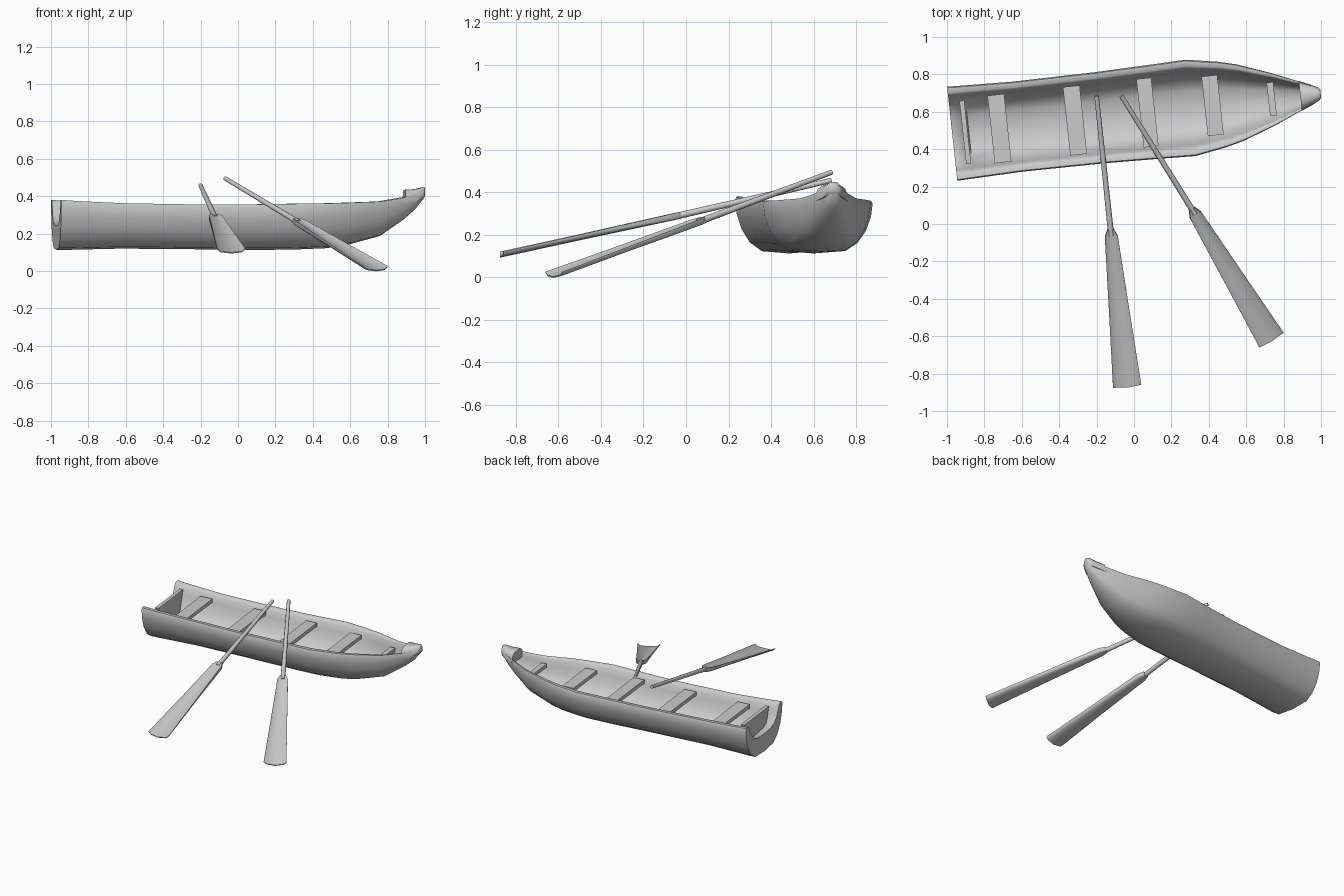
import bpy, bmesh, math
from mathutils import Vector, Matrix

if "Cube" in bpy.data.objects:
    bpy.data.objects.remove(bpy.data.objects["Cube"])

grey = bpy.data.materials.new("plain grey")
grey.use_nodes = True
GREY = (0.6, 0.6, 0.6, 1)
grey.diffuse_color = GREY
grey.node_tree.nodes["Principled BSDF"].inputs["Base Color"].default_value = GREY

# Boat frame: origin at the stern, x along the keel, y across
BOAT = Matrix.Translation((-0.972, 0.4825, 0)) @ Matrix.Rotation(math.radians(6.2), 4, "Z")


def loft(name, rings, matrix, angle=40):
    """Skin closed rings of points, cap both ends."""
    bm = bmesh.new()
    loops = [[bm.verts.new(p) for p in ring] for ring in rings]
    n = len(loops[0])
    for a, b in zip(loops, loops[1:]):
        for i in range(n):
            j = (i + 1) % n
            bm.faces.new((a[i], a[j], b[j], b[i]))
    bm.faces.new(loops[0][::-1])
    bm.faces.new(loops[-1])
    bmesh.ops.triangulate(bm, faces=[f for f in bm.faces if len(f.verts) > 4])
    bmesh.ops.recalc_face_normals(bm, faces=bm.faces)
    mesh = bpy.data.meshes.new(name)
    bm.to_mesh(mesh)
    bm.free()
    mesh.materials.append(grey)
    obj = bpy.data.objects.new(name, mesh)
    bpy.context.collection.objects.link(obj)
    obj.matrix_world = matrix
    bpy.ops.object.select_all(action="DESELECT")
    obj.select_set(True)
    bpy.context.view_layer.objects.active = obj
    bpy.ops.object.shade_smooth_by_angle(angle=math.radians(angle))


def mirrored(half):
    """Right half to centre line, then back up the left half."""
    return half + [(-y, z) for y, z in reversed(half) if y > 0]


# Hull: a shell with thick rounded gunwales; sill raises the floor at the stern
OUTER = [(0.975, 1), (1, 0.94), (0.97, 0.7), (0.88, 0.43), (0.72, 0.19), (0.5, 0.04), (0, 0)]
INNER = [(0.87, 1), (0.82, 0.95), (0.77, 0.75), (0.69, 0.5), (0.55, 0.29), (0.36, 0.17), (0, 0.14)]


def hull_ring(u, w, top, low, sill=0):
    h = top - low
    outer = [(a * w, low + b * h) for a, b in OUTER]
    inner = [(a * w, low + (b + (1 - b) * sill) * h) for a, b in INNER]
    return [(u, y, z) for y, z in mirrored(outer) + mirrored(inner)[::-1]]


stations = [(0, 0.253, 0.38, 0.113, 0.4), (0.06, 0.251, 0.376, 0.113, 0.35), (0.09, 0.25, 0.374, 0.114),
            (0.35, 0.242, 0.362, 0.12), (0.8, 0.245, 0.355, 0.116),
            (1.1, 0.253, 0.357, 0.113), (1.28, 0.259, 0.36, 0.115), (1.45, 0.23, 0.362, 0.122),
            (1.55, 0.205, 0.365, 0.136), (1.74, 0.135, 0.372, 0.187), (1.87, 0.079, 0.395, 0.277),
            (1.93, 0.052, 0.41, 0.33), (1.975, 0.024, 0.425, 0.385)]
loft("hull", [hull_ring(*s) for s in stations], BOAT, 60)


# Raised cap closing the bow
def cap_ring(u, w, top, low):
    half = [(0.5 * w, top), (0.8 * w, top - 0.016), (w, low + 0.02), (0.95 * w, low)]
    return [(u, y, z) for y, z in mirrored(half)]


loft("bow_cap", [cap_ring(1.872, 0.08, 0.434, 0.36), cap_ring(1.93, 0.056, 0.438, 0.372),
                 cap_ring(1.972, 0.034, 0.448, 0.39), cap_ring(1.982, 0.022, 0.445, 0.4)], BOAT, 60)


# Boards across the hull
def plank(name, u, length, half, top, low, half_low):
    ring = [(half, top), (-half, top), (-half_low, low), (half_low, low)]
    loft(name, [[(u + e * length / 2, y, z) for y, z in ring] for e in (-1, 1)], BOAT)


for i, (u, length, half) in enumerate([(0.254, 0.09, 0.182), (0.66, 0.09, 0.184), (1.05, 0.08, 0.184),
                                       (1.40, 0.085, 0.16), (1.718, 0.036, 0.09)]):
    plank(f"bench_{i + 1}", u, length, half, 0.337, 0.31, half)

# Transom board just inside the stern
plank("transom", 0.07, 0.026, 0.17, 0.362, 0.135, 0.1)


# Oars: round shaft and a shallow tray-shaped blade, open upwards
def oar(side, grip, neck, tip):
    grip, neck, tip = Vector(grip), Vector(neck), Vector(tip)
    ahead = (tip - grip).normalized()
    across = ahead.cross(Vector((0, 0, 1))).normalized()
    up = across.cross(ahead)

    def circle(centre, r):
        turns = [math.tau * k / 8 for k in range(8)]
        return [centre + r * (math.cos(t) * across + math.sin(t) * up) for t in turns]

    def blade_ring(t, w, rise, thick, reach=0.0):
        centre = neck.lerp(tip, t) + up * thick / 2
        tray = [(-1, 1), (-0.75, 0.25), (0, 0), (0.75, 0.25), (1, 1)]
        over = [centre + across * w * a + up * rise * (b - 0.5)
                + ahead * reach * (1 - a * a) for a, b in tray]
        return over + [p - up * thick for p in reversed(over)]

    loft(f"{side}_oar_shaft", [circle(grip, 0.012), circle(grip.lerp(neck, 0.5), 0.014),
                               circle(neck, 0.016)], Matrix(), 60)
    loft(f"{side}_oar_blade", [blade_ring(-0.04, 0.017, 0.004, 0.028), blade_ring(0.01, 0.035, 0.008, 0.024),
                               blade_ring(0.5, 0.055, 0.016, 0.011),
                               blade_ring(0.99, 0.076, 0.02, 0.006, 0.012)], Matrix(), 60)


oar("right", (-0.2, 0.685, 0.457), (-0.122, -0.06, 0.285), (-0.036, -0.873, 0.107))
oar("left", (-0.068, 0.685, 0.495), (0.325, 0.055, 0.26), (0.738, -0.625, 0.012))
